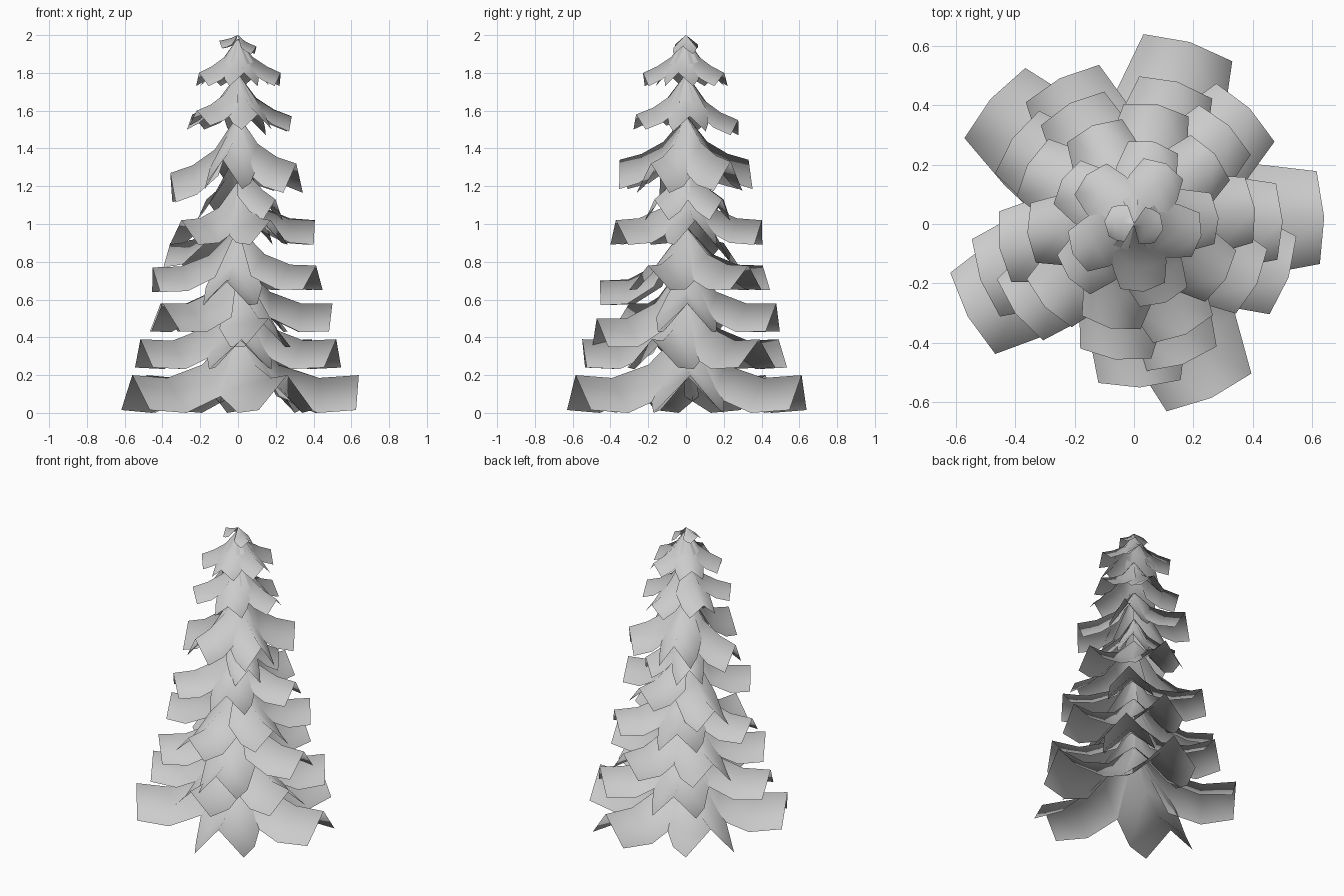
import bpy
from math import cos, sin, radians

if "Cube" in bpy.data.objects:
    bpy.data.objects.remove(bpy.data.objects["Cube"])

def ring(offset):
    return [offset + 72 * i for i in range(5)]

# tip radius, ridge height at tip, edge drop, apex height, steepness, angles, height shifts
NONE = [0] * 5
TIERS = [
    (0.64, 0.20, 0.185, 0.45, 0.0, [2, 73, 139, 209, 294], NONE),
    (0.55, 0.39, 0.15, 0.63, 0.1, [45, 117, 200, 272, 341], NONE),
    (0.50, 0.58, 0.15, 0.80, 0.2, ring(1), [0, 0, 0, 0, -0.08]),
    (0.46, 0.78, 0.13, 0.98, 0.3, ring(46), [0, 0, -0.01, -0.08, 0]),
    (0.41, 1.02, 0.13, 1.22, 0.4, ring(7), [0, 0, -0.12, 0, 0]),
    (0.26, 1.13, 0.11, 1.38, 0.9, [-40, 48, 130], NONE),
    (0.36, 1.32, 0.155, 1.57, 0.7, ring(41), [0.01, 0.02, -0.05, 0.02, 0]),
    (0.285, 1.58, 0.08, 1.79, 0.8, ring(4), [-0.01, -0.03, 0, 0.02, 0]),
    (0.23, 1.80, 0.07, 1.98, 0.9, ring(-10), NONE),
    (0.10, 1.95, 0.04, 2.00, 1.0, [-10, 175], [-0.01, 0.02]),
]

def frond(verts, faces, angle, r, z_tip, drop, z_top, steep):
    """A folded, sagging sheet: raised ridge, drooping sides."""
    a = radians(angle)
    ca, sa = cos(a), sin(a)
    w = 0.03 + 0.197 * r
    h = z_top - z_tip
    # distance, ridge rise, half width, side drop
    rows = [
        (0.02, 1.0, 0.12, 0.1),
        (0.34, 0.22 + 0.28 * steep, 1.25, 0.9),
        (0.67, -0.06 + 0.28 * steep, 1.2, 1.0),
        (1.0, 0.0, 1.0, 1.0),
    ]
    base = len(verts)
    for t, rise, half, d in rows:
        for side in (-1, 0, 1):
            u = r * t - (0.02 * t if side else 0)
            v = side * w * half
            z = z_tip + h * rise - abs(side) * drop * d
            verts.append((u * ca - v * sa, u * sa + v * ca, max(z, 0.0)))
    for i in range(3):
        for j in range(2):
            p = base + 3 * i + j
            faces.append((p, p + 3, p + 4, p + 1))

# tiers of fronds, steeper towards the top
for n, (r, z_tip, drop, z_top, steep, angles, shifts) in enumerate(TIERS):
    verts, faces = [], []
    for ang, dz in zip(angles, shifts):
        frond(verts, faces, ang, r, z_tip + dz, drop, z_top, steep)
    mesh = bpy.data.meshes.new(f"branch_tier_{n + 1}")
    mesh.from_pydata(verts, [], faces)
    mesh.update()
    for p in mesh.polygons:
        p.use_smooth = True
    obj = bpy.data.objects.new(f"branch_tier_{n + 1}", mesh)
    bpy.context.collection.objects.link(obj)
